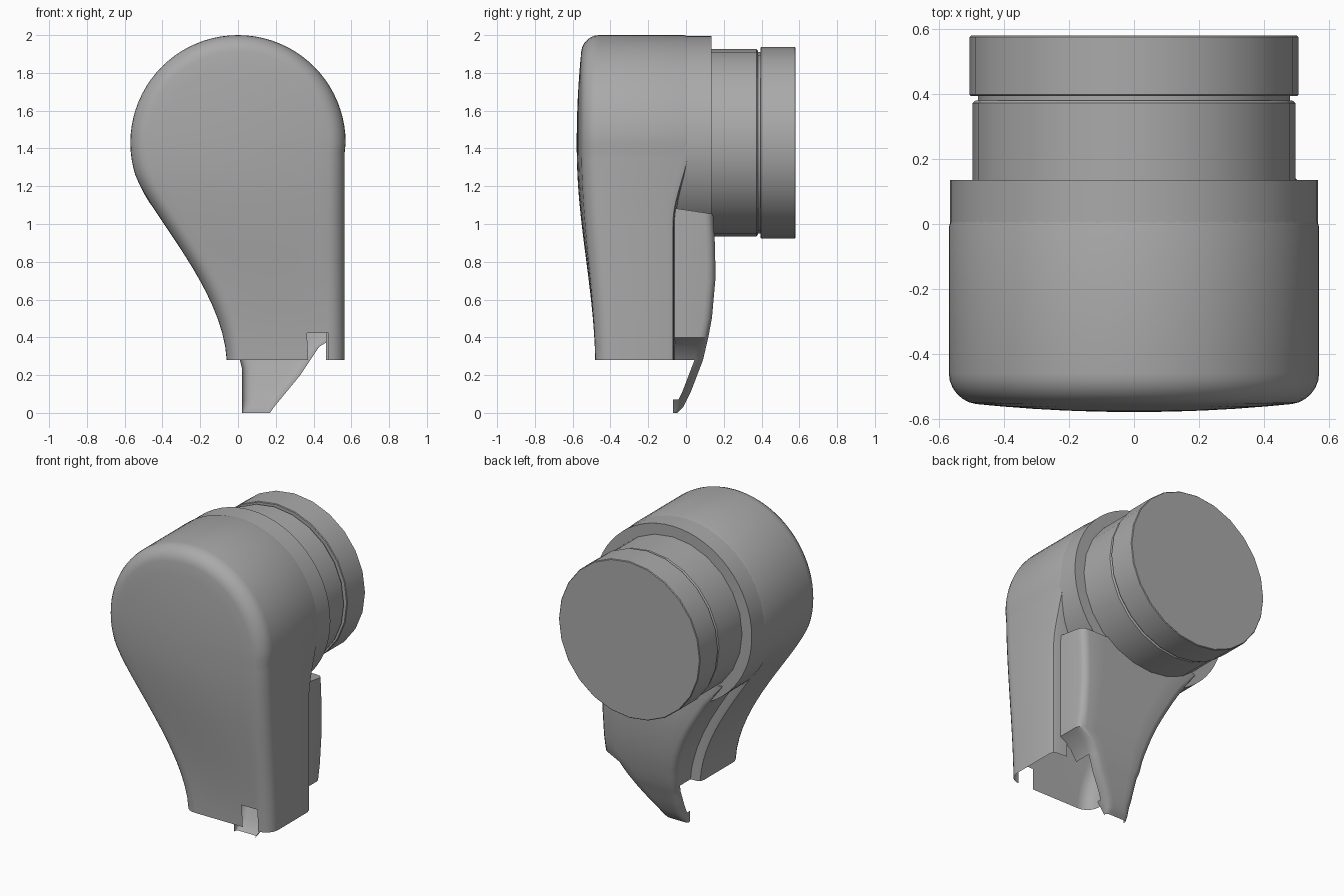
import bpy, bmesh, math
from mathutils import Vector, geometry

cube = bpy.data.objects.get("Cube")
if cube:
    bpy.data.objects.remove(cube)

# Single plain grey
grey = bpy.data.materials.new("plain grey")
grey.use_nodes = True
grey.diffuse_color = (0.4, 0.4, 0.4, 1)
grey.node_tree.nodes["Principled BSDF"].inputs["Base Color"].default_value = (0.4, 0.4, 0.4, 1)

AXIS_Z, RADIUS, RIGHT_X, BOTTOM = 1.43, 0.57, 0.565, 0.28


def interp(pairs, v):
    """Piecewise linear lookup in a short sorted list of pairs."""
    if v <= pairs[0][0]:
        return pairs[0][1]
    for (a, fa), (b, fb) in zip(pairs, pairs[1:]):
        if v <= b:
            return fa + (fb - fa) * (v - a) / (b - a)
    return pairs[-1][1]


def smooth(a, b, v):
    t = min(1, max(0, (v - a) / (b - a)))
    return t * t * (3 - 2 * t)


def finish(name, bm, angle=35):
    bmesh.ops.remove_doubles(bm, verts=bm.verts, dist=0.0004)
    bmesh.ops.recalc_face_normals(bm, faces=bm.faces)
    mesh = bpy.data.meshes.new(name)
    bm.to_mesh(mesh)
    bm.free()
    mesh.materials.append(grey)
    obj = bpy.data.objects.new(name, mesh)
    bpy.context.collection.objects.link(obj)
    bpy.ops.object.select_all(action="DESELECT")
    obj.select_set(True)
    bpy.context.view_layer.objects.active = obj
    bpy.ops.object.shade_smooth_by_angle(angle=math.radians(angle))
    return obj


def loft(rows, keep=lambda c: True):
    """Skin a list of equal length rows of points."""
    bm = bmesh.new()
    grid = [[bm.verts.new(p) for p in row] for row in rows]
    for r0, r1 in zip(grid, grid[1:]):
        for i in range(len(r0) - 1):
            quad = (r0[i], r0[i + 1], r1[i + 1], r1[i])
            centre = sum((v.co for v in quad), Vector()) / 4
            if keep(centre):
                bm.faces.new(quad)
    return bm


def turned(name, profile, sides):
    """Revolve (radius, y) pairs around the barrel axis."""
    rows = [[(r * math.cos(a), y, AXIS_Z + r * math.sin(a))
             for a in (2 * math.pi * i / sides for i in range(sides + 1))]
            for r, y in profile]
    return finish(name, loft(rows))


# Teardrop outline: curved left edge, round head, straight right edge
join = math.radians(197)
join_pt = Vector((RADIUS * math.cos(join), AXIS_Z + RADIUS * math.sin(join), 0))
curve = geometry.interpolate_bezier(
    Vector((-0.06, BOTTOM, 0)), Vector((-0.08, 0.66, 0)),
    Vector((-0.47, 1.05, 0)), join_pt, 17)
left = [(p.x, p.y) for p in curve]
for deg in (193, 189, 185):
    a = math.radians(deg)
    left.append((RADIUS * math.cos(a), AXIS_Z + RADIUS * math.sin(a)))
head = [(RADIUS * math.cos(a), AXIS_Z + RADIUS * math.sin(a))
        for a in (math.pi * (1 - i / 40) for i in range(41))]
right = [(RIGHT_X, z) for x, z in reversed(left)]
outline = left + head + right
left_by_z = [(z, x) for x, z in left]


def spine(x, z):
    if z >= AXIS_Z - 0.001:
        return 0, AXIS_Z
    return (interp(left_by_z, z) + RIGHT_X) / 2, z


def body_row(inset, y_rule):
    """Outline pulled toward its spine by a distance or (negative) fraction."""
    row = []
    for x, z in outline:
        sx, sz = spine(x, z)
        half = math.hypot(x - sx, z - sz)
        t = -inset if inset < 0 else 1 - inset / half
        row.append((sx + (x - sx) * t, y_rule(z, t), sz + (z - sz) * t))
    return row


def front_y(z, t):
    return -0.48 - 0.065 * smooth(0.2, 1.45, z) - 0.034 * smooth(0.3, 1.3, z) * (1 - t * t)


def back_y(z, t):
    return -0.07 + 0.09 * smooth(1.0, 1.45, z)


# Main shell, open at the bottom, with a rounded front edge and rear lip
rows = [body_row(0.1, lambda z, t: back_y(z, t) + 0.012),
        body_row(0.03, lambda z, t: back_y(z, t) + 0.006),
        body_row(0.008, back_y),
        body_row(0, lambda z, t: back_y(z, t) - 0.03)]
bevel = 0.085
for k in range(7):
    a = math.pi / 2 * k / 6
    rows.append(body_row(bevel * (1 - math.cos(a)) + 1e-6,
                         lambda z, t: front_y(z, t) + bevel * (1 - math.sin(a))))
for t in (0.72, 0.55, 0.38, 0.2, 0.0):
    rows.append(body_row(-max(t, 1e-5), front_y))


def outside_notch(c):
    return not (c.z < 0.39 and 0.37 < c.x < 0.49 and c.y < -0.4)


finish("main_shell", loft(rows, outside_notch))

# Round barrel behind the head, with a flat rear rim
turned("barrel", [(0.566, -0.07), (0.566, 0.136), (0.49, 0.136)], 64)

# Neck, groove and end cap
turned("neck", [(0.497, 0.13), (0.497, 0.372), (0.488, 0.38), (0.48, 0.38), (0.48, 0.4)], 24)
turned("end_cap", [(0.47, 0.394), (0.502, 0.394), (0.506, 0.398),
                   (0.506, 0.576), (0.502, 0.58), (0.0, 0.58)], 24)

# Rear grip panel: curved back, side walls, slanted lower edge
back_line = [(0, -0.045), (0.03, -0.015), (0.11, 0.025), (0.28, 0.09), (0.4, 0.118),
             (0.5, 0.137), (0.7, 0.155), (0.85, 0.155), (1.1, 0.143)]
cut_line = [(0, 0.17), (0.03, 0.19), (0.2, 0.33), (0.35, 0.43), (0.4, 0.512)]
WALL_Y = -0.07


def panel_row(z):
    y = interp(back_line, z)
    r = min(0.045, (y - WALL_Y) * 0.6)
    xl = interp(left_by_z, z) + 0.07 + 0.01 * (z < BOTTOM)
    xr = interp(cut_line, z)
    corner = [(0, WALL_Y), (0, y - r), (0.13 * r, y - 0.5 * r),
              (0.5 * r, y - 0.13 * r), (r, y)]
    section = [(xl + d, v) for d, v in corner]
    section += [(xl + r + (xr - xl - 2 * r) * i / 6, y) for i in range(1, 6)]
    section += [(xr - d, v) for d, v in reversed(corner)]
    top_drop = 0.15 * smooth(0.9, 1.09, z)
    return [(x, v, z - top_drop * (v - WALL_Y)) for x, v in section]


def panel_keep(c):
    wall = c.y < interp(back_line, c.z) - 0.04
    return not (wall and 0.06 < c.z < 0.3)


heights = [0, 0.015, 0.03, 0.07, 0.11, 0.16, 0.2, 0.24, 0.28, 0.35, 0.4,
           0.5, 0.6, 0.7, 0.8, 0.9, 1.0, 1.06, 1.085]
panel = loft([panel_row(z) for z in heights], panel_keep)
panel.verts.ensure_lookup_table()
panel.faces.new(panel.verts[-15:])
finish("rear_grip_panel", panel)
